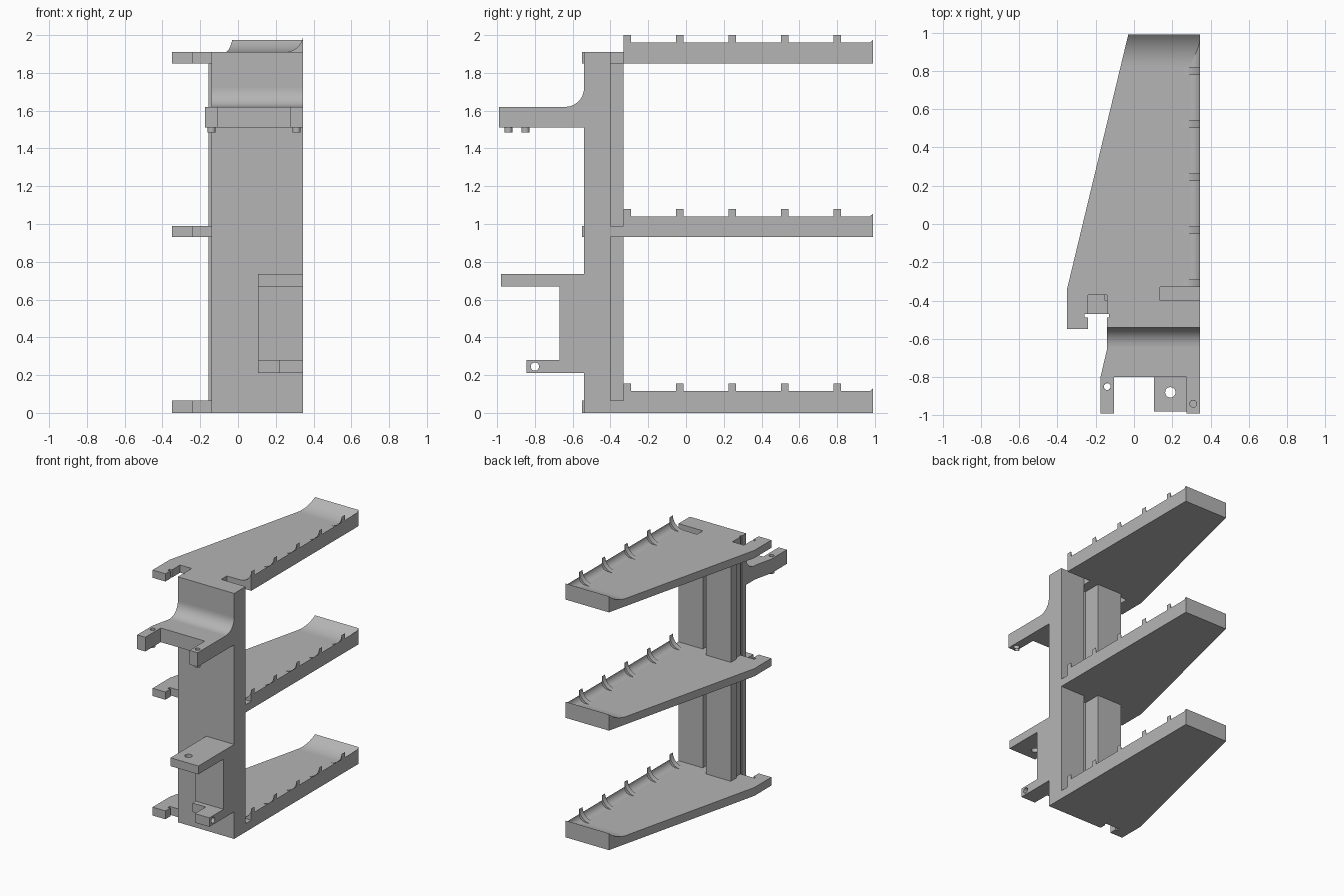
import bpy, bmesh, math
from mathutils import Vector

if "Cube" in bpy.data.objects:
    bpy.data.objects.remove(bpy.data.objects["Cube"])

grey = bpy.data.materials.new("plain_grey")
grey.diffuse_color = (0.46, 0.46, 0.46, 1)
grey.use_nodes = True
grey.node_tree.nodes["Principled BSDF"].inputs["Base Color"].default_value = grey.diffuse_color

def prism(name, pts, axis, a, b, cut=None):
    """Extrude a 2D outline along an axis from a to b (pts: xy for z, xz for y, yz for x)."""
    place = {'z': lambda u, v, w: (u, v, w),
             'y': lambda u, v, w: (u, w, v),
             'x': lambda u, v, w: (w, u, v)}[axis]
    bm = bmesh.new()
    face = bm.faces.new([bm.verts.new(place(u, v, a)) for u, v in pts])
    ext = bmesh.ops.extrude_face_region(bm, geom=[face])
    vs = [g for g in ext['geom'] if isinstance(g, bmesh.types.BMVert)]
    bmesh.ops.translate(bm, verts=vs, vec=Vector(place(0, 0, b - a)))
    if cut:  # slice off everything on the positive side of a plane
        res = bmesh.ops.bisect_plane(bm, geom=bm.verts[:] + bm.edges[:] + bm.faces[:],
                                     plane_co=cut[0], plane_no=cut[1], clear_outer=True)
        edges = [g for g in res['geom_cut'] if isinstance(g, bmesh.types.BMEdge)]
        bmesh.ops.contextual_create(bm, geom=edges)
    bmesh.ops.recalc_face_normals(bm, faces=bm.faces[:])
    me = bpy.data.meshes.new(name)
    bm.to_mesh(me)
    bm.free()
    ob = bpy.data.objects.new(name, me)
    bpy.context.collection.objects.link(ob)
    me.materials.append(grey)
    return ob

def rect(x0, y0, x1, y1):
    return [(x0, y0), (x1, y0), (x1, y1), (x0, y1)]

def circle(cx, cy, r, n=24):
    return [(cx + r * math.cos(2 * math.pi * i / n), cy + r * math.sin(2 * math.pi * i / n))
            for i in range(n)]

def activate(ob):
    bpy.ops.object.select_all(action='DESELECT')
    ob.select_set(True)
    bpy.context.view_layer.objects.active = ob

def smooth(ob):
    activate(ob)
    bpy.ops.object.shade_smooth_by_angle(angle=math.radians(30))

def drill(ob, pts, axis, a, b):
    cutter = prism("cutter", pts, axis, a, b)
    cutter.hide_render = True
    mod = ob.modifiers.new("hole", 'BOOLEAN')
    mod.operation, mod.solver, mod.object = 'DIFFERENCE', 'EXACT', cutter
    activate(ob)
    bpy.ops.object.modifier_apply(modifier=mod.name)
    bpy.data.objects.remove(cutter)

def ramp(edge, floor, length, height, down=0.03, n=12):
    """Concave lip outline rising tangentially from the floor up to a vertical edge."""
    r = (length ** 2 + height ** 2) / (2 * height)
    amax = math.asin(min(1, length / r))
    arc = [(edge - length + r * math.sin(amax * i / n), floor + r * (1 - math.cos(amax * i / n)))
           for i in range(n + 1)]
    return arc + [(edge, floor - down), (edge - length, floor - down)]

R = 0.345  # flush right side

# column with side groove and rear groove
prism("column", [(-0.14, -0.54), (R, -0.54), (R, -0.40), (0.135, -0.40), (0.135, -0.47),
                 (0.06, -0.47), (0.06, -0.40), (-0.14, -0.40), (-0.14, -0.47), (-0.13, -0.47),
                 (-0.13, -0.49), (-0.14, -0.49)], 'z', 0, 1.91)
# raised rear panels between the shelves
for lo, hi in ((0.065, 0.93), (0.99, 1.85)):
    prism("rear_panel", rect(-0.155, -0.40, 0.06, -0.33), 'z', lo, hi)

# shelves
hook = [(-0.35, -0.55), (-0.24, -0.55), (-0.24, -0.49), (-0.26, -0.49), (-0.26, -0.47)]
plug = [(0.06, -0.40), (0.06, -0.47), (0.135, -0.47), (0.135, -0.40)]
tail = [(R, 0.99), (-0.03, 0.99), (-0.35, -0.34)]
slant = ((-0.35, -0.34, 0), (-1.33, 0.32, 0))
for i, z in enumerate((0, 0.93, 1.85)):
    top = z + (0.065 if i == 0 else 0.06)
    if i < 2:
        outline = hook + [(-0.14, -0.47), (-0.14, -0.40)] + plug + [(R, -0.40)] + tail
    else:  # the top shelf is notched on both sides
        outline = (hook + [(-0.24, -0.47), (-0.24, -0.37), (-0.14, -0.37), (-0.14, -0.40)]
                   + plug + [(0.135, -0.33), (R, -0.33)] + tail)
    prism("shelf", outline, 'z', z, top)
    smooth(prism("side_lip", ramp(R, top, 0.05, 0.05), 'y', -0.33, 0.99))
    smooth(prism("back_lip", ramp(0.99, top, 0.16, 0.065), 'x', -0.3, R, slant))
    for k in range(5):  # curved ribs along the side lip
        y = -0.33 + 0.2775 * k
        smooth(prism("rib", ramp(R, top, 0.095, 0.09), 'y', y, y + 0.04))

# upper two-pronged bracket
upper = prism("upper_bracket", [(-0.14, -0.54), (-0.14, -0.65), (-0.175, -0.80), (-0.175, -0.99),
                                (-0.105, -0.99), (-0.105, -0.80), (0.275, -0.80), (0.275, -0.99),
                                (R, -0.99), (R, -0.54)], 'z', 1.51, 1.62)
for x, y in ((-0.14, -0.85), (0.31, -0.94)):
    drill(upper, circle(x, y, 0.018), 'z', 1.4, 1.7)
    peg = prism("hollow_peg", circle(x, y, 0.021), 'z', 1.485, 1.515)
    drill(peg, circle(x, y, 0.0175), 'z', 1.4, 1.7)
    smooth(peg)
smooth(upper)
# fillet joining the upper bracket to the column
arc = [(-0.64 + 0.10 * math.sin(a), 1.72 - 0.10 * math.cos(a))
       for a in (math.pi / 2 * i / 12 for i in range(13))]
smooth(prism("bracket_fillet", arc + [(-0.54, 1.60), (-0.64, 1.60)], 'x', -0.14, R))

# lower bracket: plate, block and footed tab
plate = prism("lower_plate", rect(0.105, -0.98, R, -0.54), 'z', 0.67, 0.735)
drill(plate, circle(0.19, -0.88, 0.027), 'z', 0.6, 0.8)
smooth(plate)
prism("lower_block", rect(0.105, -0.67, R, -0.54), 'z', 0.21, 0.67)
foot = prism("lower_foot", [(0.105, -0.67), (0.105, -0.71), (0.22, -0.71), (0.22, -0.845),
                            (R, -0.845), (R, -0.67)], 'z', 0.21, 0.28)
drill(foot, circle(-0.80, 0.245, 0.022), 'x', 0.1, 0.5)
smooth(foot)
